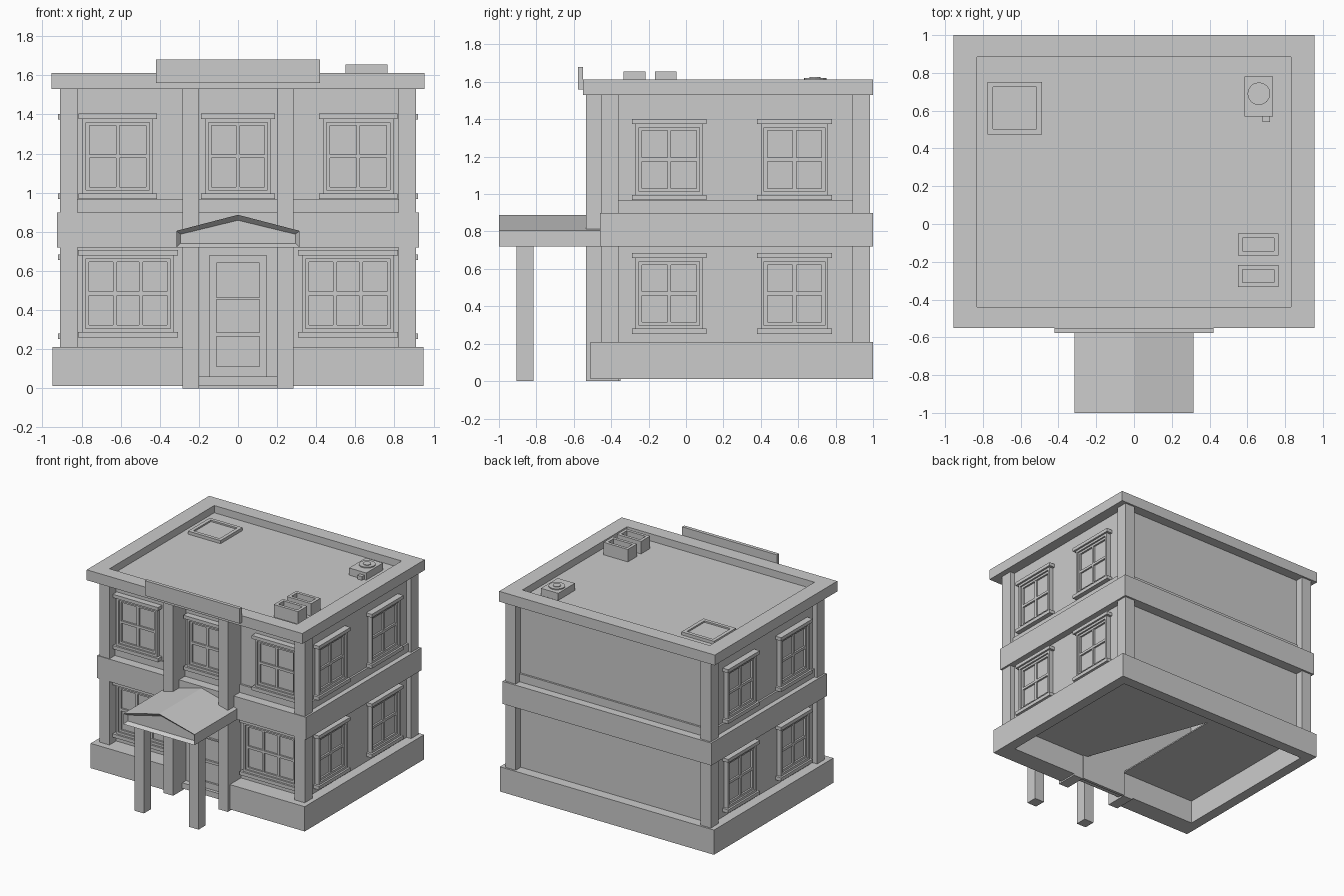
import bpy, bmesh
from mathutils import Matrix

if "Cube" in bpy.data.objects:
    bpy.data.objects.remove(bpy.data.objects["Cube"])


def finish(name, bm, M=None):
    if M is not None:
        bm.transform(M)
    bmesh.ops.recalc_face_normals(bm, faces=bm.faces[:])
    me = bpy.data.meshes.new(name)
    bm.to_mesh(me)
    bm.free()
    ob = bpy.data.objects.new(name, me)
    bpy.context.collection.objects.link(ob)
    return ob


def prism(name, pts, z0, z1, M=None, inset=0):
    """Extrude a flat outline; optionally recess the top face."""
    bm = bmesh.new()
    lo = [bm.verts.new((x, y, z0)) for x, y in pts]
    hi = [bm.verts.new((x, y, z1)) for x, y in pts]
    n = len(pts)
    bm.faces.new(lo[::-1])
    top = bm.faces.new(hi)
    for i in range(n):
        j = (i + 1) % n
        bm.faces.new((lo[i], lo[j], hi[j], hi[i]))
    if inset:
        bm.normal_update()
        bmesh.ops.inset_region(bm, faces=[top], thickness=inset, depth=-inset)
    return finish(name, bm, M)


def rect(x0, x1, y0, y1):
    return [(x0, y0), (x1, y0), (x1, y1), (x0, y1)]


def box(name, x0, x1, y0, y1, z0, z1, M=None):
    return prism(name, rect(x0, x1, y0, y1), z0, z1, M)


def ring(name, outer, inner, z0, z1, M=None):
    """Rectangular frame between two rectangles."""
    bm = bmesh.new()
    loops = [[bm.verts.new((x, y, z)) for x, y in rect(*r)]
             for r, z in ((outer, z0), (outer, z1), (inner, z1), (inner, z0))]
    for k in range(4):
        a, b = loops[k], loops[(k + 1) % 4]
        for i in range(4):
            j = (i + 1) % 4
            bm.faces.new((a[i], a[j], b[j], b[i]))
    return finish(name, bm, M)


def shrink(r, t):
    return (r[0] + t, r[1] - t, r[2] + t, r[3] - t)


# Wall frames: local x along the wall, local y up, local z outward
FRONT = Matrix(((1, 0, 0, 0), (0, 0, -1, -.37), (0, 1, 0, 0), (0, 0, 0, 1)))
RIGHT = Matrix(((0, 0, 1, .87), (1, 0, 0, 0), (0, 1, 0, 0), (0, 0, 0, 1)))
LEFT = Matrix.Scale(-1, 4, (1, 0, 0)) @ RIGHT


def window(M, c, w, z0, z1, cols=2, over=.02):
    r = (c - w / 2, c + w / 2, z0, z1)
    s = shrink(r, .018)
    ring("window_frame", r, s, 0, .035, M)
    g = shrink(s, .017)
    ring("window_sash", s, g, 0, .022, M)
    box("window_glass", *s, 0, .008, M)
    for i in range(1, cols):
        x = g[0] + (g[1] - g[0]) * i / cols
        box("window_mullion", x - .01, x + .01, g[2], g[3], 0, .02, M)
    zm = (z0 + z1) / 2
    box("window_rail", g[0], g[1], zm - .01, zm + .01, 0, .022, M)
    box("window_lintel", r[0] - over, r[1] + over, z1, z1 + .027, 0, .05, M)
    box("window_sill", r[0] - over, r[1] + over, z0 - .028, z0, 0, .05, M)


for M in (RIGHT, LEFT):
    for c in (-.09, .58):
        window(M, c, .36, .28, .657)
        window(M, c, .36, .995, 1.375)
for c in (-.615, .615):
    window(FRONT, c, .36, .995, 1.378)
window(FRONT, 0, .34, .995, 1.378)
for c in (-.562, .562):
    window(FRONT, c, .47, .288, .68, cols=3)

# Main walls, floor with door notch, roof deck
ring("walls", (-.87, .87, -.37, .92), (-.85, .85, -.35, .90), .21, 1.555)
prism("floor", [(-.87, -.36), (-.2, -.36), (-.2, .63), (.17, -.37),
                (.87, -.37), (.87, .92), (-.87, .92)], .20, .21)
box("roof_deck", -.84, .84, -.45, .89, 1.54, 1.555)

# Plinth open at the door, middle band, cornice
prism("plinth", [(-.2, -.51), (-.948, -.51), (-.948, 1), (.948, 1), (.948, -.51),
                 (.2, -.51), (.2, -.36), (.865, -.36), (.865, .915), (-.865, .915),
                 (-.865, -.36), (-.2, -.36)], .012, .21)
ring("middle_band", (-.925, .925, -.46, 1), (-.86, .86, -.36, .91), .72, .90)
ring("upper_panel_ledge", (-.885, .885, -.385, .935), (-.86, .86, -.36, .91), .90, .965)
ring("cornice", (-.955, .955, -.55, 1), (-.83, .83, -.44, .885), 1.53, 1.613)

# Corner pillars, front pilasters, porch columns
for s in (-1, 1):
    xs = sorted((s * .82, s * .91))
    for y0, y1 in ((-.455, -.36), (.89, .985)):
        box("corner_pillar", *xs, y0, y1, .2, 1.54)
    xs = sorted((s * .2, s * .285))
    box("front_pilaster", *xs, -.535, -.36, 0, 1.54)
    box("porch_column", *xs, -.905, -.815, 0, .73)

# Porch gable roof with recessed pediment
PORCH = Matrix(((1, 0, 0, 0), (0, 0, -1, 0), (0, 1, 0, 0), (0, 0, 0, 1)))
prism("porch_roof", [(-.315, .72), (.315, .72), (.315, .805), (0, .887), (-.315, .805)],
      .46, 1, PORCH, inset=.028)

# Door with three recessed panels
box("door_wall", -.2, .2, 0, .72, -.02, .002, FRONT)
d = (-.148, .148, .06, .68)
box("door_panel", *d, 0, .01, FRONT)
ring("door_frame", d, (-.11, .11, .11, .64), 0, .025, FRONT)
for z0, z1 in ((.265, .285), (.455, .465)):
    box("door_rail", -.11, .11, z0, z1, 0, .025, FRONT)
box("door_step", -.2, .2, -.42, -.36, .015, .06)

# Blank fascia board
box("fascia_board", -.42, .42, -.578, -.55, 1.56, 1.68)

# Rooftop skylight
sk = (-.775, -.487, .475, .752)
ring("skylight_rim", sk, shrink(sk, .028), 1.55, 1.58)
box("skylight_pane", *shrink(sk, .028), 1.55, 1.568)

# Rooftop vents
for y in (-.275, -.108):
    v = (.55, .765, y - .058, y + .058)
    ring("roof_vent", v, shrink(v, .024), 1.55, 1.655)
    box("vent_bottom", *shrink(v, .024), 1.55, 1.60)

# Rooftop cooling unit
box("cooling_unit", .585, .737, .57, .782, 1.55, 1.612)
box("cooling_pipe", .68, .72, .54, .57, 1.56, 1.59)
for nm, r, h in (("fan_ring", .06, 1.62), ("fan_hub", .03, 1.625)):
    bm = bmesh.new()
    bmesh.ops.create_cone(bm, cap_ends=True, segments=16, radius1=r, radius2=r, depth=.02)
    finish(nm, bm, Matrix.Translation((.661, .69, h - .01)))
